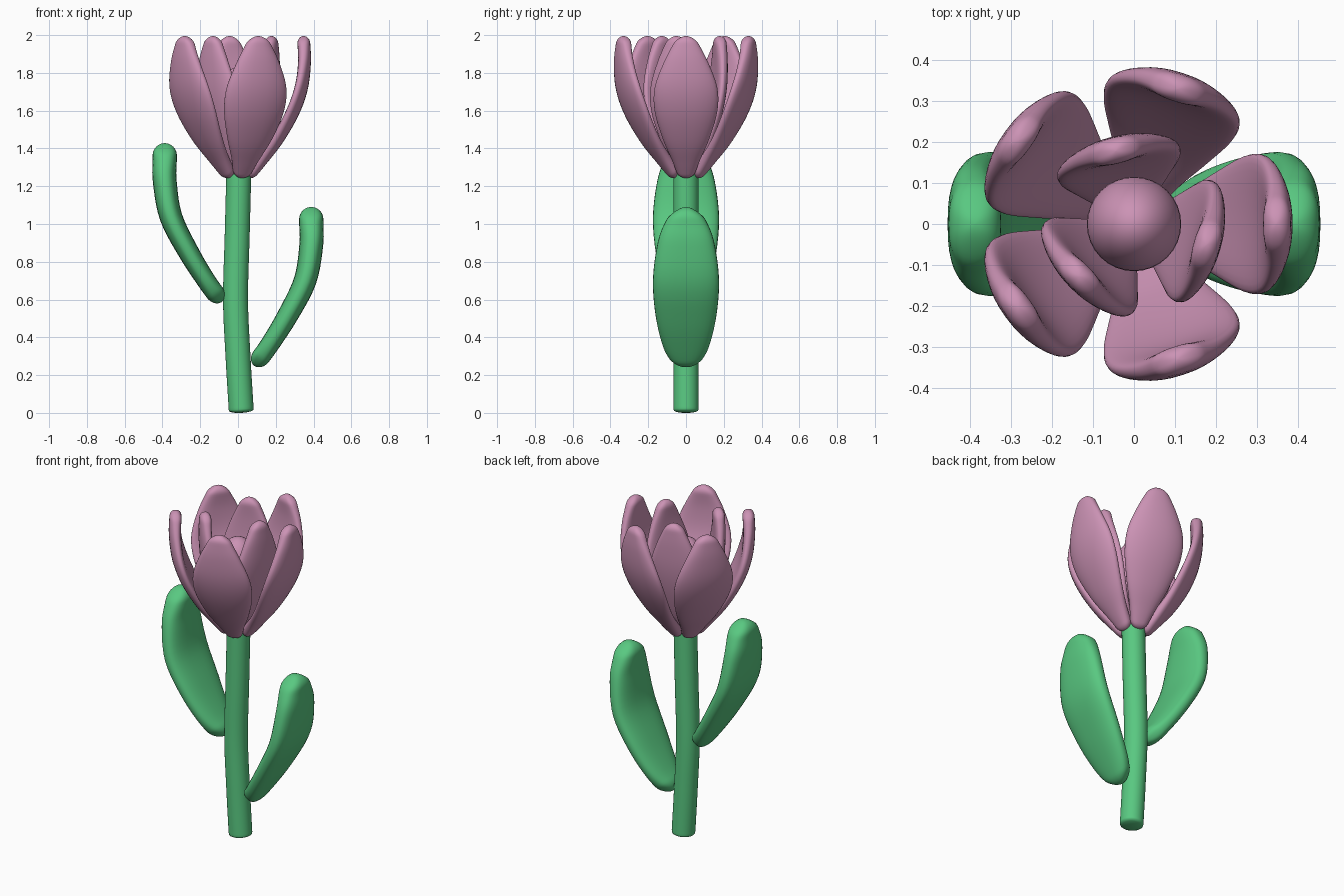
import bpy, math
from mathutils import Vector

if "Cube" in bpy.data.objects:
    bpy.data.objects.remove(bpy.data.objects["Cube"])


def material(name, rgb):
    m = bpy.data.materials.new(name)
    m.diffuse_color = (*rgb, 1)
    m.use_nodes = True
    m.node_tree.nodes["Principled BSDF"].inputs["Base Color"].default_value = m.diffuse_color
    return m


pink = material("petal_pink", (0.60, 0.29, 0.46))
green = material("leaf_green", (0.10, 0.58, 0.22))


def spline(rows, t):
    """Catmull-Rom through rows, t in 0..1"""
    n = len(rows) - 1
    i = min(int(t * n), n - 1)
    u = t * n - i
    b, c = Vector(rows[i]), Vector(rows[i + 1])
    a = Vector(rows[i - 1]) if i > 0 else 2 * b - c
    d = Vector(rows[i + 2]) if i + 2 <= n else 2 * c - b
    return 0.5 * (2 * b + (c - a) * u + (2 * a - 5 * b + 4 * c - d) * u**2
                  + (3 * b - a - 3 * c + d) * u**3)


def loft(name, rows, mat, cap, power=2.5, cup=0.0, angle=0.0, z=0.0, n=48, m=32):
    """Rows are (radius, height, half width, half thickness); ends are rounded over cap."""
    pts = [spline(rows, (1 - math.cos(math.pi * i / n)) / 2) for i in range(n + 1)]
    pos = [Vector((p[0], 0, p[1])) for p in pts]
    arc = [0.0]
    for a, b in zip(pos, pos[1:]):
        arc.append(arc[-1] + (b - a).length)
    verts = []
    for i, p in enumerate(pts):
        tan = (pos[min(i + 1, n)] - pos[max(i - 1, 0)]).normalized()
        nor = Vector((tan.z, 0, -tan.x))
        d = min(arc[i], arc[n] - arc[i], cap) / cap
        f = max(math.sqrt(max(0, 1 - (1 - d) ** 2)), 0.02)
        for k in range(m):
            c, s = math.cos(2 * math.pi * k / m), math.sin(2 * math.pi * k / m)
            c = math.copysign(abs(c) ** (2 / power), c)
            s = math.copysign(abs(s) ** (2 / power), s)
            y = c * p[2] * f
            off = s * p[3] * f - cup * (y / 0.17) ** 2
            verts.append(pos[i] + nor * off + Vector((0, y, 0)))
    faces = [(i * m + k, i * m + (k + 1) % m, (i + 1) * m + (k + 1) % m, (i + 1) * m + k)
             for i in range(n) for k in range(m)]
    faces += [tuple(range(m))[::-1], tuple(range(n * m, n * m + m))]
    me = bpy.data.meshes.new(name)
    me.from_pydata(verts, [], faces)
    me.polygons.foreach_set("use_smooth", [True] * len(me.polygons))
    me.materials.append(mat)
    ob = bpy.data.objects.new(name, me)
    bpy.context.collection.objects.link(ob)
    ob.rotation_euler.z = math.radians(angle)
    ob.location.z = z
    return ob


# Gently curved stem
r = 0.066
loft("stem", [(0.018, 0.0, r, r), (0.0, 0.3, r, r), (-0.013, 0.6, r, r),
              (-0.004, 0.95, r, r), (0.006, 1.34, r, r)], green, 0.015, power=2)

# Two thick leaves, the left one higher
leaf = [(0.085, 0.25, 0.06, 0.05), (0.16, 0.35, 0.12, 0.05), (0.26, 0.51, 0.16, 0.055),
        (0.355, 0.70, 0.175, 0.06), (0.388, 0.89, 0.152, 0.063), (0.388, 1.0, 0.115, 0.064),
        (0.387, 1.09, 0.06, 0.064)]
loft("right_leaf", leaf, green, 0.065)
loft("left_leaf", leaf, green, 0.065, angle=180, z=0.338)

# Five outer and three inner petals
petal = [(0.05, 1.25, 0.04, 0.033), (0.125, 1.34, 0.075, 0.033), (0.21, 1.45, 0.125, 0.033),
         (0.29, 1.59, 0.166, 0.034), (0.336, 1.72, 0.165, 0.034), (0.352, 1.86, 0.115, 0.034),
         (0.346, 1.995, 0.045, 0.034)]
for i in range(5):
    loft(f"outer_petal_{i + 1}", petal, pink, 0.04, cup=0.02, angle=72 * i)
inner = [(p[0] * 0.53, p[1], p[2] * 0.9, p[3] * 0.95) for p in petal]
for i in range(3):
    loft(f"inner_petal_{i + 1}", inner, pink, 0.04, cup=0.02, angle=120 * i - 16)

# Rounded flower centre
bpy.ops.mesh.primitive_uv_sphere_add(segments=32, ring_count=20, radius=1, location=(0, 0, 1.64))
core = bpy.context.object
core.name = "flower_centre"
core.scale = (0.115, 0.115, 0.19)
core.data.materials.append(pink)
bpy.ops.object.shade_smooth()
